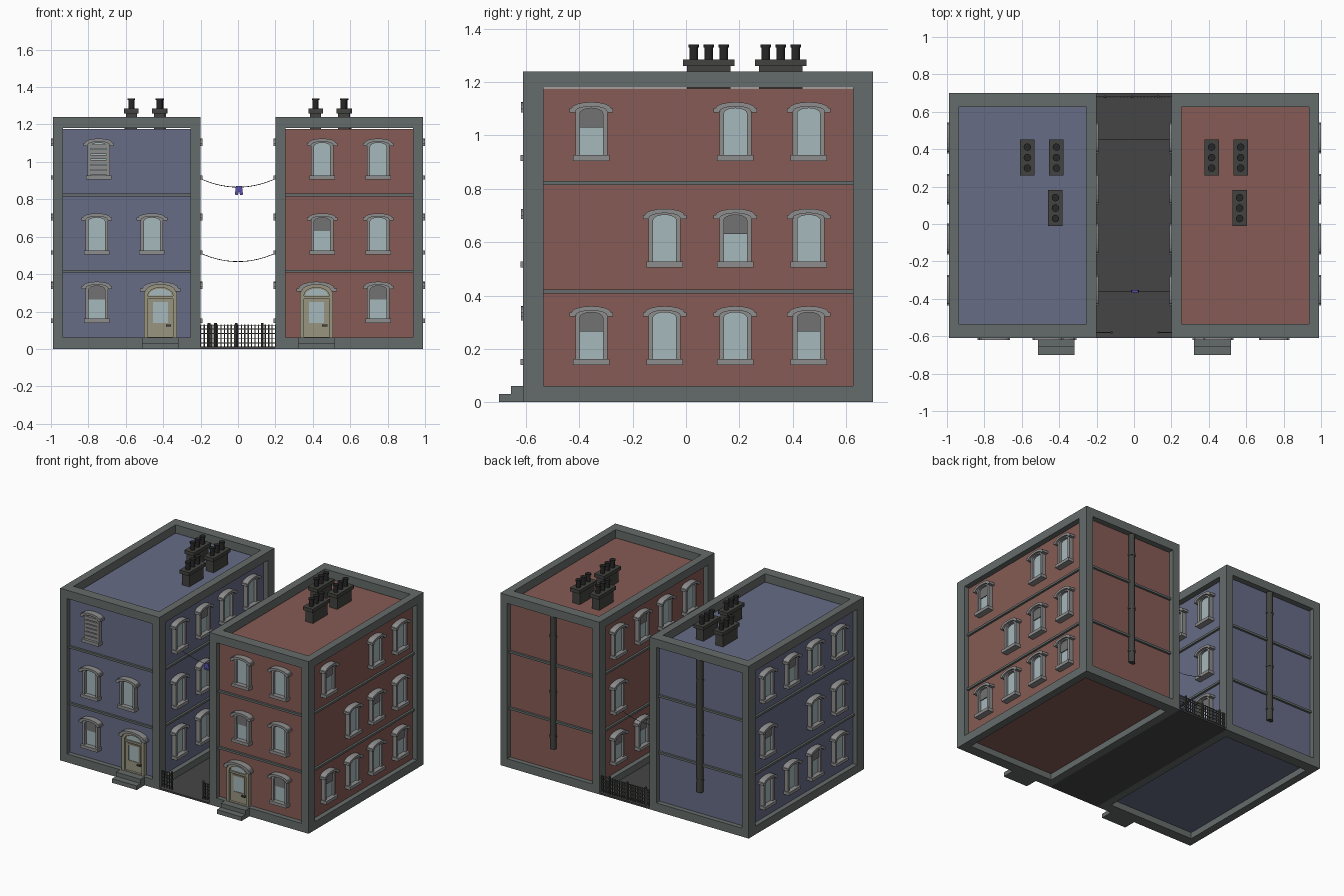
import bpy, bmesh, math
from mathutils import Matrix, Vector

if "Cube" in bpy.data.objects:
    bpy.data.objects.remove(bpy.data.objects["Cube"])

COL = {"stone": (.13, .15, .145), "red": (.24, .105, .09), "blue": (.135, .15, .24),
       "trim": (.27, .27, .27), "glass": (.38, .48, .5), "blind": (.17, .17, .17),
       "beige": (.32, .30, .22), "dark": (.055, .055, .05), "soot": (.02, .02, .02),
       "asphalt": (.06, .06, .06), "cloth": (.1, .08, .4)}
mats, parts = {}, {}
ID = Matrix.Identity(4)


def mat(c):
    if c not in mats:
        mats[c] = bpy.data.materials.new(c)
        mats[c].diffuse_color = (*COL[c], 1)
    return mats[c]


def part(name, c):
    return parts.setdefault((name, c), bmesh.new())


def box(bm, a, b, M=ID):
    a, b = Vector(a), Vector(b)
    S = Matrix.Diagonal((*(b - a), 1))
    bmesh.ops.create_cube(bm, size=1, matrix=M @ Matrix.Translation((a + b) / 2) @ S)


def cyl(bm, x, y, z0, z1, r, r2=None, n=12):
    bmesh.ops.create_cone(bm, cap_ends=True, segments=n, radius1=r, radius2=r2 or r,
                          depth=z1 - z0, matrix=Matrix.Translation((x, y, (z0 + z1) / 2)))


def prism(bm, pts, d0, d1, M):
    # outline in the wall plane, extruded outward from depth d0 to d1
    lo = [bm.verts.new(M @ Vector((u, -d0, v))) for u, v in pts]
    hi = [bm.verts.new(M @ Vector((u, -d1, v))) for u, v in pts]
    bm.faces.new(hi)
    bm.faces.new(lo[::-1])
    for i in range(len(pts)):
        j = (i + 1) % len(pts)
        bm.faces.new((lo[i], lo[j], hi[j], hi[i]))


def ring(bm, outer, inner, d0, d1, M):
    n = len(outer)
    V = [[bm.verts.new(M @ Vector((u, -d, v))) for u, v in pts]
         for pts, d in ((outer, d0), (outer, d1), (inner, d1), (inner, d0))]
    for i in range(n):
        j = (i + 1) % n
        for k in range(4):
            a, b = V[k], V[(k + 1) % 4]
            bm.faces.new((a[i], a[j], b[j], b[i]))


def curve_top(hw, zs, zt, n=8):
    # shallow arch from right to left
    return [(hw * math.cos(math.pi * i / n), zs + (zt - zs) * math.sin(math.pi * i / n) ** 1.0)
            for i in range(n + 1)]


def arch(hw, z0, zs, zt):
    return [(-hw, z0), (hw, z0)] + curve_top(hw, zs, zt)


def hood(bm, hw, zs, zt, M):
    # arched lintel with drooping ears
    top = curve_top(hw * .9, zs + .012, zt)
    low = curve_top(hw * .72, zs, zt - .016)[::-1]
    prism(bm, [(hw, zs - .004), (hw, zs + .012)] + top
          + [(-hw, zs + .012), (-hw, zs - .004), (-hw * .74, zs - .004)] + low
          + [(hw * .74, zs - .004)], 0, .044, M)


def window(tag, M, kind="open"):
    trim = part(tag + "_window_trim", "trim")
    inner = arch(.043, .022, .178, .197)
    ring(trim, arch(.06, .018, .182, .208), inner, 0, .03, M)
    box(trim, (-.068, -.045, 0), (.068, 0, .022), M)
    hood(trim, .082, .185, .22, M)
    prism(part(tag + "_window_glass", "glass"), inner, 0, .012, M)
    if kind == "half":
        prism(part(tag + "_window_blinds", "blind"), arch(.043, .125, .178, .197), .012, .018, M)
    if kind == "boarded":
        for i in range(6):
            z = .026 + i * .028
            box(part(tag + "_window_boards", "trim"), (-.05, -.034, z), (.05, -.012, z + .022), M)


def door(tag, M):
    wood = part(tag + "_door", "beige")
    glass = part(tag + "_door_glass", "glass")
    ring(wood, arch(.088, 0, .24, .285), arch(.068, .004, .225, .268), 0, .03, M)
    prism(wood, arch(.068, .004, .225, .268), 0, .014, M)
    box(wood, (-.068, -.024, .208), (.068, 0, .222), M)
    prism(glass, arch(.06, .225, .23, .262), .014, .018, M)
    P = [(-.04, .08), (.04, .08), (.04, .19), (-.04, .19)]
    ring(wood, [(u * 1.25, v + (.01 if v > .1 else -.01)) for u, v in P], P, .014, .021, M)
    prism(glass, P, .014, .017, M)
    box(part(tag + "_door_handle", "dark"), (.03, -.032, .06), (.058, -.014, .07), M)
    hood(part(tag + "_door_hood", "trim"), .108, .25, .3, M)


# Building shell dimensions
X0, X1, Y0, Y1, H, FX, FY, FZ, INS = .2, .99, -.61, .70, 1.24, .055, .075, .06, .035
COLS, ROWS = (-.355, -.08, .185, .46), (.14, .505, .905)


def building(tag, s):
    def sx(a, b):
        return (a, b) if s > 0 else (-b, -a)
    # grey corner posts and edge beams
    fr = part(tag + "_edge_frame", "stone")
    for x in ((X0, X0 + FX), (X1 - FX, X1)):
        a, b = sx(*x)
        for y in (Y0, Y1 - FY):
            box(fr, (a, y, 0), (b, y + FY, H))
        for z in (0, H - FZ):
            box(fr, (a, Y0 + FY, z), (b, Y1 - FY, z + FZ))
    a, b = sx(X0 + FX, X1 - FX)
    for y in (Y0, Y1 - FY):
        for z in (0, H - FZ):
            box(fr, (a, y, z), (b, y + FY, z + FZ))
    # brick body and storey bands
    a, b = sx(X0 + INS, X1 - INS)
    box(part(tag + "_brick_body", tag), (a, Y0 + INS, .045), (b, Y1 - INS, H - .065))
    for z in (.408, .815):
        box(part(tag + "_storey_bands", "stone"),
            (a - .015, Y0 + INS - .015, z), (b + .015, Y1 - INS + .015, z + .015))
    # rear drainpipe
    pipe, px = part(tag + "_drainpipe", "dark"), s * .585
    cyl(pipe, px, Y1 - .024, .22, 1.19, .022)
    for z in (.3, .62, 1.02):
        cyl(pipe, px, Y1 - .025, z, z + .015, .025)
    # front steps
    dx = .42 if s > 0 else -.415
    st = part(tag + "_front_steps", "stone")
    box(st, (dx - .098, -.70, 0), (dx + .098, Y0, .03))
    box(st, (dx - .098, -.655, .03), (dx + .098, Y0, .06))
    # chimney stacks with pots
    for cx, cy in ((s * .415, .355), (s * .57, .355), (.565 if s > 0 else -.42, .085)):
        ch = part(tag + "_chimney_stacks", "dark")
        box(ch, (cx - .03, cy - .082, 1.17), (cx + .03, cy + .082, 1.26))
        box(ch, (cx - .039, cy - .097, 1.26), (cx + .039, cy + .097, 1.285))
        for k in (-.056, 0, .056):
            pot = part(tag + "_chimney_pots", "soot")
            cyl(pot, cx, cy + k, 1.285, 1.33, .016)
            cyl(pot, cx, cy + k, 1.33, 1.34, .02)
    door(tag, Matrix.Translation((dx, Y0 + INS, .06)))


def side(tag, x, ang, layout):
    # layout: one string per storey, '.' none, 'o' open, 'h' half blind
    for z, row in zip(ROWS, layout):
        for y, k in zip(COLS, row):
            if k != ".":
                window(tag, Matrix.Translation((x, y, z)) @ Matrix.Rotation(ang, 4, "Z"),
                       "half" if k == "h" else "open")


building("red", 1)
building("blue", -1)
Q = math.pi / 2
side("red", X1 - INS, Q, ("hooh", ".oho", "h.oo"))
side("red", X0 + INS, -Q, ("oohh", "oo.o", "ooho"))
side("blue", -X0 - INS, Q, ("oooh", "oo.o", "ohoo"))
side("blue", -X1 + INS, -Q, ("ohoo", "oo.h", "ooho"))
for tag, x, r, k in (("red", .45, 2, "open"), ("red", .75, 2, "open"), ("red", .45, 1, "half"),
                     ("red", .75, 1, "open"), ("red", .75, 0, "half"), ("blue", -.745, 2, "boarded"),
                     ("blue", -.755, 1, "open"), ("blue", -.46, 1, "open"), ("blue", -.755, 0, "half")):
    window(tag, Matrix.Translation((x, Y0 + INS, ROWS[r])), k)

# Alley floor
box(part("alley_floor", "asphalt"), (-X0, Y0, 0), (X0, Y1, .012))


def fence(name, y, x0, x1, posts):
    bm = part(name, "dark")
    n = round((x1 - x0) / .018)
    for i in range(n + 1):
        x = x0 + (x1 - x0) * i / n
        box(bm, (x - .003, y - .003, .01), (x + .003, y + .003, .13))
    for z in (.03, .055, .08, .105, .122):
        box(bm, (x0, y - .002, z), (x1, y + .002, z + .004))
    for x in posts:
        cyl(bm, x, y, .01, .14, .007, n=8)


# Fences: full at the back, open gateway at the front
fence("back_fence", .68, -.2, .2, (-.155, -.01, .13))
fence("front_fence_left", -.58, -.2, -.12, (-.12,))
fence("front_fence_right", -.58, .13, .2, (.13,))

# Washing lines between the buildings
for name, y, z in (("front_washing_line", -.36, .865), ("back_washing_line", .45, .467)):
    cu = bpy.data.curves.new(name, "CURVE")
    cu.dimensions, cu.bevel_depth, cu.bevel_resolution = "3D", .0017, 0
    sp = cu.splines.new("POLY")
    sp.points.add(16)
    for i, p in enumerate(sp.points):
        x = -.235 + .47 * i / 16
        p.co = (x, y, z + 1.12 * x * x, 1)
    ob = bpy.data.objects.new(name, cu)
    bpy.context.collection.objects.link(ob)
    cu.materials.append(mat("soot"))

# Shorts hung on the front line
prism(part("hanging_shorts", "cloth"),
      [(-.022, -.042), (-.006, -.045), (0, -.022), (.006, -.045), (.022, -.042), (.016, .003), (-.016, .003)],
      -.006, .006, Matrix.Translation((.005, -.36, .867)))

# Turn collected meshes into objects
for (name, c), bm in parts.items():
    bmesh.ops.recalc_face_normals(bm, faces=bm.faces)
    me = bpy.data.meshes.new(name)
    bm.to_mesh(me)
    bm.free()
    me.materials.append(mat(c))
    bpy.context.collection.objects.link(bpy.data.objects.new(name, me))

for m in bpy.data.materials:
    if m.users and not m.is_grease_pencil:
        m.use_nodes = True
        m.node_tree.nodes["Principled BSDF"].inputs["Base Color"].default_value = m.diffuse_color
